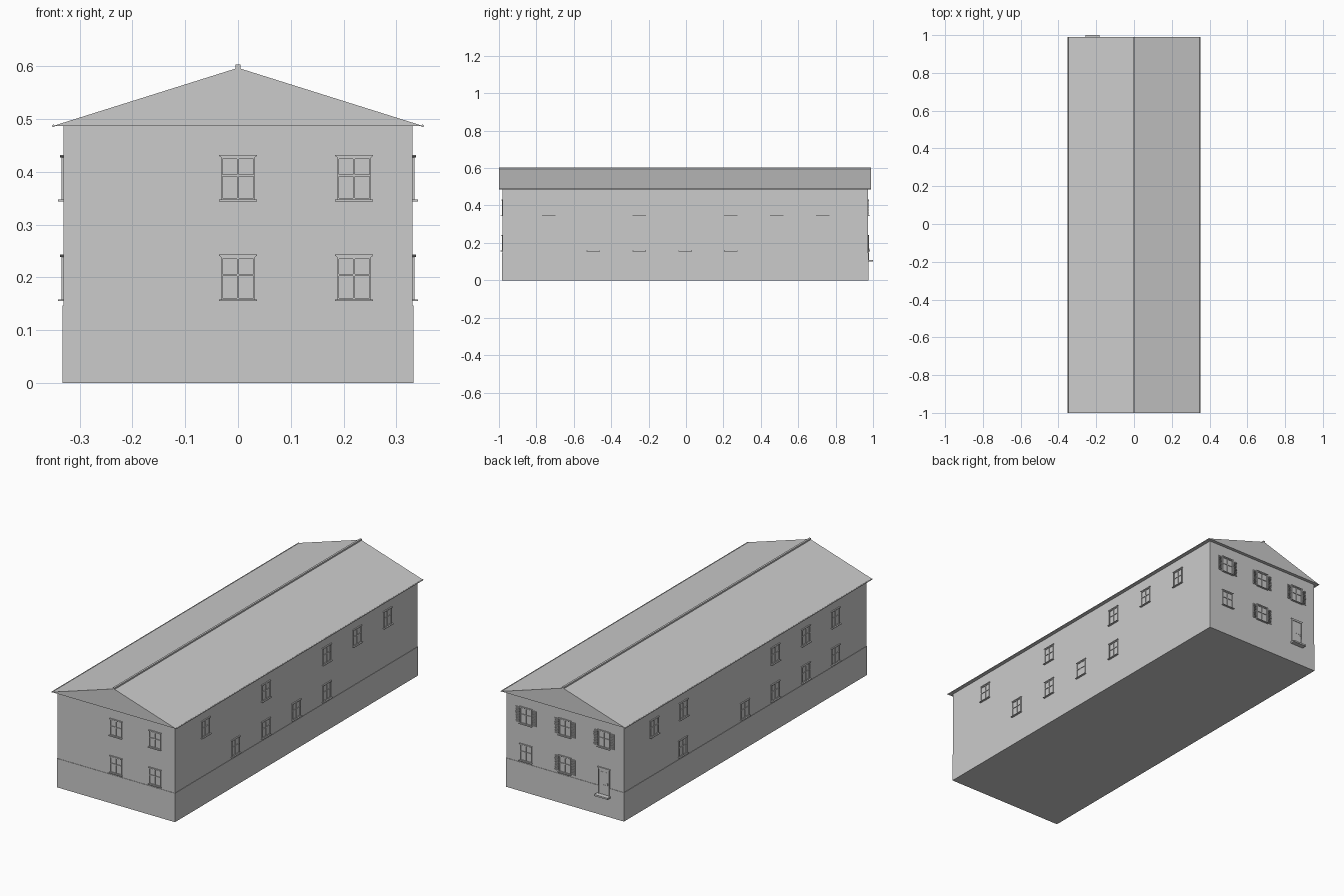
import bpy, bmesh
from math import pi
from mathutils import Matrix, Vector

cube = bpy.data.objects.get("Cube")
if cube:
    bpy.data.objects.remove(cube, do_unlink=True)

grey = bpy.data.materials.new("plain_grey")
grey.use_nodes = True
colour = (0.6, 0.6, 0.6, 1)
grey.diffuse_color = colour
grey.node_tree.nodes["Principled BSDF"].inputs["Base Color"].default_value = colour


def box(bm, a, b):
    """Add a box between two opposite corners."""
    a, b = Vector(a), Vector(b)
    size = b - a
    bmesh.ops.create_cube(bm, size=1, matrix=Matrix.Translation((a + b) / 2)
                          @ Matrix.Diagonal((*size, 1)))


def prism(bm, profile, y0, y1):
    """Extrude an x-z outline along y."""
    face = bm.faces.new([bm.verts.new((x, y0, z)) for x, z in profile])
    new = bmesh.ops.extrude_face_region(bm, geom=[face])["geom"]
    verts = [g for g in new if isinstance(g, bmesh.types.BMVert)]
    bmesh.ops.translate(bm, verts=verts, vec=(0, y1 - y0, 0))


def finish(bm, name, matrix=Matrix()):
    bmesh.ops.recalc_face_normals(bm, faces=bm.faces)
    mesh = bpy.data.meshes.new(name)
    bm.to_mesh(mesh)
    bm.free()
    mesh.materials.append(grey)
    obj = bpy.data.objects.new(name, mesh)
    obj.matrix_world = matrix
    bpy.context.collection.objects.link(obj)
    return obj


# Main volumes
bm = bmesh.new()
box(bm, (-0.333, -0.983, 0), (0.333, 0.975, 0.147))
finish(bm, "plinth")
bm = bmesh.new()
box(bm, (-0.331, -0.981, 0.147), (0.331, 0.973, 0.488))
finish(bm, "walls")

# Roof with ridge cap and gutters
FRONT, BACK, EAVE, RIDGE = -1.0, 0.99, 0.487, 0.597
bm = bmesh.new()
prism(bm, [(-0.35, EAVE), (0.35, EAVE), (0, RIDGE)], FRONT, BACK)
finish(bm, "roof")
bm = bmesh.new()
box(bm, (-0.005, FRONT, RIDGE - 0.004), (0.005, BACK, RIDGE + 0.006))
finish(bm, "ridge_cap")
for side, name in ((-1, "right_gutter"), (1, "left_gutter")):
    bm = bmesh.new()
    place = Matrix.Translation((side * 0.35, (FRONT + BACK) / 2, EAVE))
    bmesh.ops.create_cone(bm, cap_ends=True, segments=8, radius1=0.0025,
                          radius2=0.0025, depth=BACK - FRONT,
                          matrix=place @ Matrix.Rotation(pi / 2, 4, "X"))
    finish(bm, name)

# Each wall has a local frame: x along the wall, -y outward, z up
WALLS = {
    "front": ((0, -0.981, 0), 0),
    "left": ((0.331, 0, 0), pi / 2),
    "back": ((0, 0.973, 0), pi),
    "right": ((-0.331, 0, 0), -pi / 2),
}
W = 0.032       # half width of an opening
OUT = -0.004    # front of the frames


def wall_matrix(wall, u, z):
    origin, angle = WALLS[wall]
    return (Matrix.Translation(origin) @ Matrix.Rotation(angle, 4, "Z")
            @ Matrix.Translation((u, 0, z)))


def lintel(bm, z):
    prism(bm, [(-W, z), (W, z), (0.036, z + 0.003), (0.036, z + 0.005),
               (-0.036, z + 0.005), (-0.036, z + 0.003)], 0.002, -0.006)


def window(wall, u, z):
    bm = bmesh.new()
    box(bm, (-0.036, -0.01, 0), (0.036, 0.002, 0.003))              # sill
    for s in (-1, 1):
        box(bm, (s * W, OUT, 0.003), (s * (W - 0.003), 0.002, 0.083))
    box(bm, (-0.002, OUT + 0.001, 0.003), (0.002, 0.002, 0.083))    # mullion
    for low, high in ((0.003, 0.006), (0.047, 0.051), (0.08, 0.083)):
        box(bm, (-W, OUT + 0.0005, low), (W, 0.002, high))
    lintel(bm, 0.083)
    finish(bm, wall + "_window", wall_matrix(wall, u, z))


def shutters(wall, u, z):
    for s in (-1, 1):
        bm = bmesh.new()
        inner, outer = s * 0.036, s * 0.058
        for x in (inner, outer - s * 0.003):
            box(bm, (x, OUT, 0.005), (x + s * 0.003, 0.001, 0.083))
        for low in (0.005, 0.042, 0.08):
            box(bm, (inner, OUT, low), (outer, 0.001, low + 0.003))
        for i in range(9):                                          # louvres
            low = 0.011 + i * 0.008
            box(bm, (inner, OUT - 0.001, low), (outer, 0.001, low + 0.003))
        finish(bm, wall + "_shutter", wall_matrix(wall, u, z))


LOWER, UPPER = 0.155, 0.344
ROWS = [
    ("front", LOWER, (0, 0.22)),
    ("front", UPPER, (0, 0.22)),
    ("left", LOWER, (-0.495, -0.25, -0.005, 0.24)),
    ("left", UPPER, (-0.735, -0.25, 0.24, 0.485, 0.73)),
    ("right", LOWER, (-0.5, 0, 0.245, 0.49, 0.73)),
    ("right", UPPER, (-0.73, -0.495, 0.245, 0.49, 0.73)),
    ("back", LOWER, (-0.22, 0)),
    ("back", UPPER, (-0.22, 0, 0.22)),
]
for wall, z, places in ROWS:
    for u in places:
        window(wall, u, z)
        if wall == "back" and (z == UPPER or u == 0):
            shutters(wall, u, z)

# Back door with frame, panels, handle and step
bm = bmesh.new()
for s in (-1, 1):
    box(bm, (s * W, -0.006, 0), (s * (W - 0.005), 0.002, 0.13))
box(bm, (-W, -0.006, 0.125), (W, 0.002, 0.13))
lintel(bm, 0.13)
finish(bm, "door_frame", wall_matrix("back", 0.22, 0.108))
bm = bmesh.new()
box(bm, (-0.027, -0.003, 0), (0.027, 0.002, 0.125))
for low, high in ((0.012, 0.05), (0.06, 0.115)):
    box(bm, (-0.018, -0.004, low), (0.018, 0, high))
box(bm, (0.021, -0.007, 0.052), (0.024, 0, 0.062))
finish(bm, "door", wall_matrix("back", 0.22, 0.108))
bm = bmesh.new()
box(bm, (-0.038, -0.027, 0), (0.038, 0.002, 0.008))
finish(bm, "door_step", wall_matrix("back", 0.22, 0.1))
